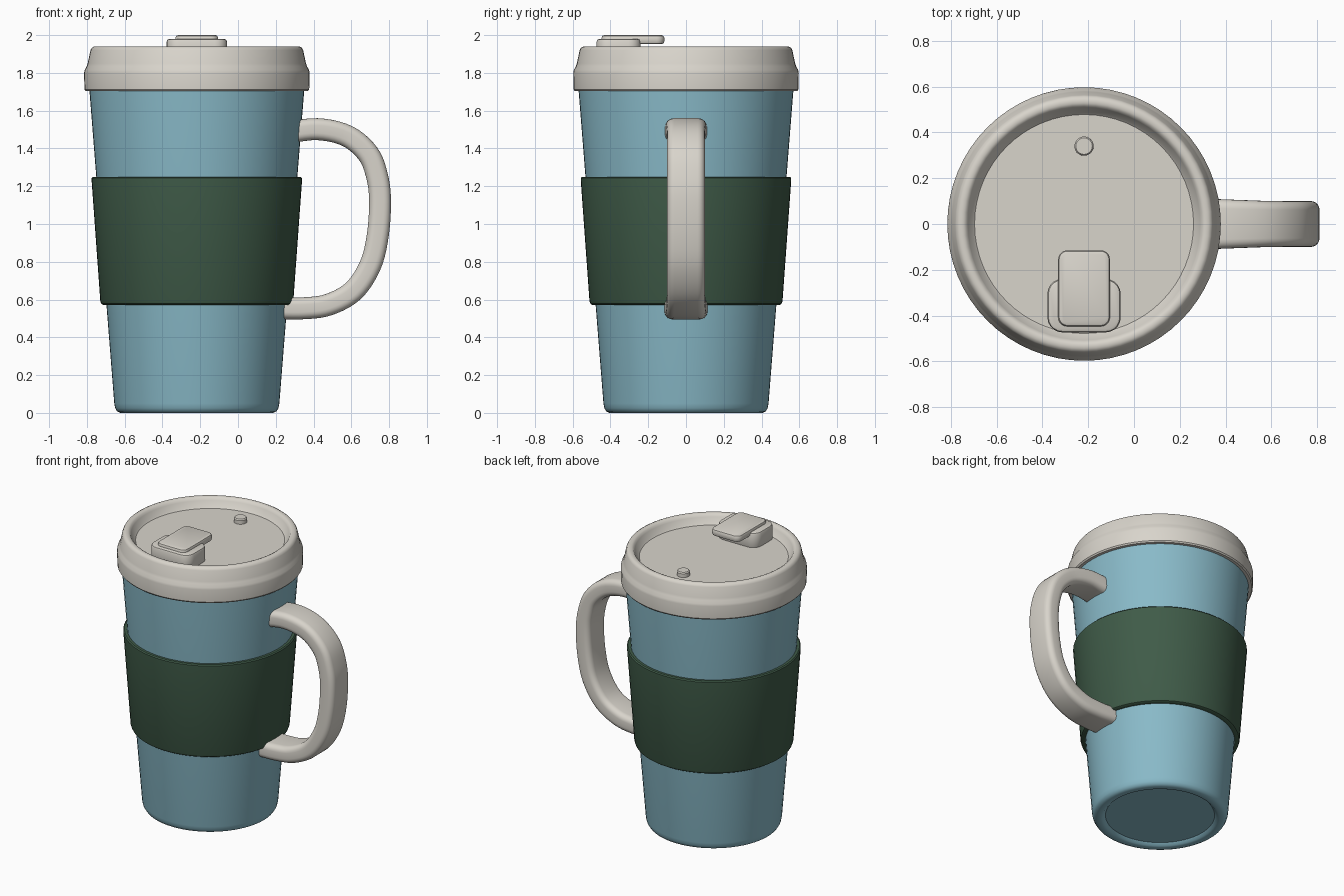
import bpy, bmesh
from math import sin, cos, pi
from mathutils import Vector

if "Cube" in bpy.data.objects:
    bpy.data.objects.remove(bpy.data.objects["Cube"], do_unlink=True)

CX = -0.218      # axis of the cup
SEGMENTS = 64


def material(name, rgb):
    m = bpy.data.materials.new(name)
    m.use_nodes = True
    m.diffuse_color = (*rgb, 1)
    m.node_tree.nodes["Principled BSDF"].inputs["Base Color"].default_value = (*rgb, 1)
    return m


cream = material("warm cream", (0.69, 0.66, 0.60))
blue = material("soft blue", (0.25, 0.49, 0.58))
green = material("dark green", (0.05, 0.105, 0.065))


def finish(bm, name, mat, angle=35):
    bmesh.ops.recalc_face_normals(bm, faces=bm.faces)
    mesh = bpy.data.meshes.new(name)
    bm.to_mesh(mesh)
    bm.free()
    mesh.materials.append(mat)
    ob = bpy.data.objects.new(name, mesh)
    bpy.context.collection.objects.link(ob)
    bpy.ops.object.select_all(action="DESELECT")
    ob.select_set(True)
    bpy.context.view_layer.objects.active = ob
    bpy.ops.object.shade_smooth_by_angle(angle=angle * pi / 180)
    return ob


def lathe(name, profile, mat, center=(CX, 0), closed=False, segments=SEGMENTS):
    """Spin a (radius, z) profile about a vertical axis."""
    bm = bmesh.new()
    points = profile + profile[:1] if closed else profile
    verts = [bm.verts.new((r, 0, z)) for r, z in points]
    edges = [bm.edges.new(pair) for pair in zip(verts, verts[1:])]
    bmesh.ops.spin(bm, geom=verts + edges, cent=(0, 0, 0), axis=(0, 0, 1),
                   angle=2 * pi, steps=segments)
    bmesh.ops.remove_doubles(bm, verts=bm.verts, dist=0.0005)
    bmesh.ops.translate(bm, verts=bm.verts, vec=(*center, 0))
    return finish(bm, name, mat)


def rounded_rect(half_w, half_h, radius, steps=5):
    """Outline points of a rounded rectangle, counter-clockwise."""
    points = []
    for i, (sx, sy) in enumerate([(1, 1), (-1, 1), (-1, -1), (1, -1)]):
        for k in range(steps + 1):
            a = (i + k / steps) * pi / 2
            points.append((sx * (half_w - radius) + radius * cos(a),
                           sy * (half_h - radius) + radius * sin(a)))
    return points


def bridge(bm, rings):
    """Skin a list of vertex rings and cap both ends."""
    for a, b in zip(rings, rings[1:]):
        for i in range(len(a)):
            j = (i + 1) % len(a)
            bm.faces.new((a[i], a[j], b[j], b[i]))
    bm.faces.new(rings[0])
    bm.faces.new(rings[-1])


def rounded_slab(name, x0, x1, y0, y1, z0, z1, radius, bevel, mat):
    """Rounded-corner plate with softened top and bottom edges."""
    bm = bmesh.new()
    rings = []
    levels = [(bevel, z0), (bevel * 0.3, z0 + bevel * 0.3), (0, z0 + bevel),
              (0, z1 - bevel), (bevel * 0.3, z1 - bevel * 0.3), (bevel, z1)]
    for inset, z in levels:
        outline = rounded_rect((x1 - x0) / 2 - inset, (y1 - y0) / 2 - inset, radius - inset)
        rings.append([bm.verts.new(((x0 + x1) / 2 + x, (y0 + y1) / 2 + y, z))
                      for x, y in outline])
    bridge(bm, rings)
    return finish(bm, name, mat)


# Tapered cup with a recessed foot and a hollow inside
lathe("cup_body", [(0, 0.02), (0.35, 0.02), (0.365, 0.004), (0.38, 0), (0.405, 0),
                   (0.422, 0.008), (0.432, 0.025), (0.437, 0.05), (0.568, 1.70),
                   (0.57, 1.78), (0.54, 1.78), (0.41, 0.07), (0, 0.07)], blue)

# Grip sleeve wrapped around the middle
lathe("grip_sleeve", [(0.475, 0.572), (0.497, 0.572), (0.506, 0.578), (0.511, 0.592),
                      (0.557, 1.23), (0.557, 1.243), (0.55, 1.25), (0.52, 1.25)],
      green, closed=True)

# Lid with a stepped skirt, raised rim and sunken top
lathe("lid", [(0, 1.84), (0.54, 1.84), (0.56, 1.703), (0.588, 1.703), (0.595, 1.712),
              (0.597, 1.80), (0.594, 1.815), (0.583, 1.835), (0.578, 1.85),
              (0.563, 1.92), (0.556, 1.933), (0.543, 1.94), (0.527, 1.94),
              (0.515, 1.934), (0.507, 1.92), (0.487, 1.885), (0.478, 1.876),
              (0, 1.876)], cream)

# Vent button on the lid
lathe("vent_button", [(0.042, 1.87), (0.042, 1.902), (0.036, 1.91), (0, 1.91)],
      cream, center=(CX, 0.34), segments=32)

# Drinking spout block and the sliding tab on it
rounded_slab("spout_block", CX - 0.16, CX + 0.16, -0.473, -0.24, 1.865, 1.98,
             0.065, 0.015, cream)
rounded_slab("spout_tab", CX - 0.113, CX + 0.113, -0.447, -0.115, 1.952, 2.0,
             0.04, 0.014, cream)

# Handle: rounded section swept along a smooth path, flared at the ends
path = [Vector(p) for p in [(0.24, 1.48), (0.42, 1.502), (0.58, 1.465), (0.69, 1.37),
                            (0.737, 1.25), (0.752, 1.12), (0.74, 0.94), (0.70, 0.78),
                            (0.61, 0.645), (0.48, 0.573), (0.35, 0.554), (0.20, 0.554)]]


def smooth_path(points, steps=5):
    """Catmull-Rom curve through the points."""
    ext = [2 * points[0] - points[1]] + points + [2 * points[-1] - points[-2]]
    out = []
    for a, b, c, d in zip(ext, ext[1:], ext[2:], ext[3:]):
        for k in range(steps):
            t = k / steps
            out.append(0.5 * (2 * b + (c - a) * t + (2 * a - 5 * b + 4 * c - d) * t ** 2
                              + (3 * b - a - 3 * c + d) * t ** 3))
    return out + [points[-1]]


bm = bmesh.new()
curve = smooth_path(path)
section = rounded_rect(0.1, 0.058, 0.038)
rings = []
for i, p in enumerate(curve):
    tangent = (curve[min(i + 1, len(curve) - 1)] - curve[max(i - 1, 0)]).normalized()
    normal = Vector((-tangent.y, tangent.x))
    flare = 1 + 0.4 * max(0, 0.58 - p.x)
    rings.append([bm.verts.new((p.x + normal.x * h, w * flare, p.y + normal.y * h))
                  for w, h in section])
bridge(bm, rings)
finish(bm, "handle", cream, angle=40)
